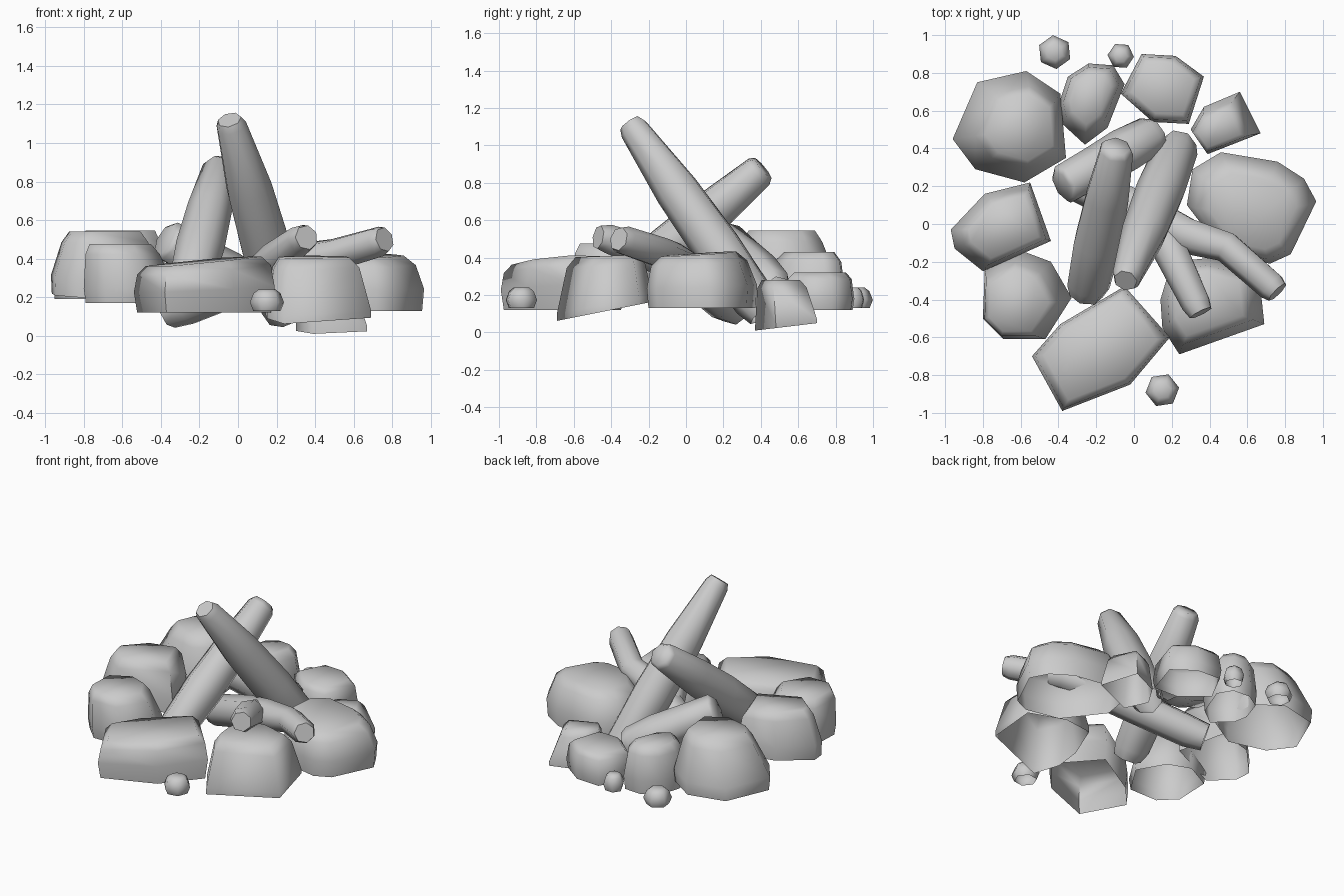
import bpy
import bmesh
import math
from mathutils import Vector

cube = bpy.data.objects.get("Cube")
if cube:
    bpy.data.objects.remove(cube, do_unlink=True)

stone_grey = bpy.data.materials.new("plain_grey")
stone_grey.use_nodes = True
colour = (0.6, 0.6, 0.6, 1)
stone_grey.diffuse_color = colour
stone_grey.node_tree.nodes["Principled BSDF"].inputs["Base Color"].default_value = colour


def loft(name, rings, angle):
    """Skin a stack of equal rings into a shell with an open foot and a closed tip."""
    bm = bmesh.new()
    loops = [[bm.verts.new(point) for point in ring] for ring in rings]
    count = len(loops[0])
    for low, high in zip(loops, loops[1:]):
        for i in range(count):
            j = (i + 1) % count
            bm.faces.new((low[i], low[j], high[j], high[i]))
    bm.faces.new(loops[-1])
    bmesh.ops.recalc_face_normals(bm, faces=bm.faces)
    mesh = bpy.data.meshes.new(name)
    bm.to_mesh(mesh)
    bm.free()
    mesh.materials.append(stone_grey)
    obj = bpy.data.objects.new(name, mesh)
    bpy.context.collection.objects.link(obj)
    bpy.ops.object.select_all(action='DESELECT')
    obj.select_set(True)
    bpy.context.view_layer.objects.active = obj
    bpy.ops.object.shade_smooth_by_angle(angle=math.radians(angle))


def rock(name, bottom, top, outline, base=.95, belly=.3, shoulder=.87, crown=.7,
         tilt=(0, 0), foot=(0, 0), shift=(0, 0)):
    """Boulder shell: outline at the belly, tilted foot, rounded shoulder, shifted and tilted crown."""
    centre = sum((Vector(p) for p in outline), Vector((0, 0))) / len(outline)
    height = top - bottom
    rings = []
    for scale, level in [(base, 0), (1, belly), (shoulder, .83), (crown, 1)]:
        ring = []
        for point in outline:
            offset = (Vector(point) - centre) * scale
            lean = offset.dot(Vector(tilt)) * level + offset.dot(Vector(foot)) * (1 - level)
            spot = centre + offset + Vector(shift) * max(level - belly, 0)
            ring.append((*spot, bottom + height * level + lean))
        rings.append(ring)
    loft(name, rings, 80)


def pebble(name, x, y, radius):
    outline = [(x + radius * math.cos(a), y + radius * math.sin(a))
               for a in (math.tau * i / 6 + x for i in range(6))]
    rock(name, .13, .24, outline, base=.8, belly=.4, shoulder=.78, crown=.5)


def log(name, path, sides=7):
    """Tapered log through (x, y, z, radius) stations."""
    centres = [Vector(p[:3]) for p in path]
    rings = []
    for i, centre in enumerate(centres):
        before, after = centres[max(i - 1, 0)], centres[min(i + 1, len(path) - 1)]
        along = (after - before).normalized()
        side = along.cross(Vector((0, 0, 1))).normalized()
        up = side.cross(along)
        radius = path[i][3]
        rings.append([centre + radius * (side * math.cos(a) + up * math.sin(a))
                      for a in (math.tau * k / sides for k in range(sides))])
    loft(name, rings, 62)


def straight_log(name, start, end, thick, tip):
    """Log that swells along its lower half and tapers to its tip."""
    start, end = Vector(start), Vector(end)
    swell = [(0, .7), (.07, .9), (.35, 1), (.65, .92)]
    path = [(*start.lerp(end, t), thick * s) for t, s in swell]
    path += [(*start.lerp(end, .97), tip * 1.15), (*end, tip * .9)]
    log(name, path)


# Ring of boulders, clockwise from the back left
rock("back_left_boulder", .19, .545,
     [(-.83, .75), (-.57, .81), (-.39, .69), (-.36, .35), (-.58, .22), (-.84, .29), (-.96, .45)],
     base=.97, belly=.25, shoulder=.73, crown=.6, shift=(.06, 0))
rock("back_boulder", .12, .43,
     [(-.4, .63), (-.35, .78), (-.24, .85), (-.11, .84), (-.05, .74), (-.14, .51), (-.26, .42), (-.38, .53)],
     shoulder=.84, crown=.62, shift=(0, .02))
rock("back_right_boulder", .12, .32,
     [(-.07, .69), (.04, .9), (.22, .89), (.37, .78), (.29, .53), (.1, .54)],
     shoulder=.92, crown=.75)
rock("small_right_boulder", .03, .28,
     [(.3, .5), (.37, .62), (.56, .7), (.67, .48), (.39, .37)],
     base=1, belly=.1, shoulder=.8, crown=.62, foot=(0, .12), shift=(-.03, -.03))
rock("right_boulder", .13, .42,
     [(.28, .1), (.31, .29), (.46, .38), (.76, .33), (.9, .24), (.965, .12), (.83, -.16), (.72, -.21), (.48, -.16)],
     base=.97, belly=.4, shoulder=.87, crown=.68, tilt=(-.02, .06), shift=(0, -.04))
rock("front_right_boulder", .12, .41,
     [(.14, -.4), (.15, -.55), (.24, -.69), (.69, -.53), (.66, -.25), (.4, -.18), (.2, -.2)],
     base=1, belly=.12, shoulder=.82, crown=.66, tilt=(0, .04), foot=(0, .2))
rock("front_boulder", .12, .385,
     [(-.54, -.7), (-.39, -.53), (-.05, -.33), (.19, -.6), (-.02, -.85), (-.38, -.99)],
     belly=.45, shoulder=.95, crown=.82, tilt=(.08, .04))
rock("front_left_boulder", .17, .475,
     [(-.79, -.24), (-.6, -.14), (-.44, -.2), (-.33, -.39), (-.47, -.61), (-.69, -.61), (-.8, -.5)],
     belly=.25, shoulder=.82, crown=.68, shift=(-.05, -.04))
rock("left_boulder", .22, .54,
     [(-.97, -.03), (-.79, .16), (-.55, .22), (-.44, -.09), (-.8, -.25), (-.95, -.13)],
     base=.98, shoulder=.85, crown=.7, foot=(0, .1), shift=(.04, 0))

# Loose pebbles outside the ring
pebble("back_left_pebble", -.42, .91, .09)
pebble("back_pebble", -.07, .89, .07)
pebble("front_pebble", .15, -.88, .09)

# Stacked logs leaning against each other
straight_log("tall_log", (.24, .42, .1), (-.045, -.3, 1.12), .133, .07)
straight_log("leaning_log", (-.255, -.37, .22), (-.09, .41, .88), .13, .08)
straight_log("back_log", (.12, .48, .22), (-.38, .2, .5), .125, .095)

# Forked log lying across the ring
log("forked_log", [(-.36, .265, .125, .09), (-.27, .21, .16, .105), (.05, .06, .29, .11),
                   (.28, -.06, .38, .1), (.49, -.12, .42, .085), (.73, -.33, .49, .08),
                   (.76, -.36, .5, .065)])
log("fork_branch", [(.12, 0, .33, .09), (.2, -.15, .4, .095), (.33, -.42, .5, .08),
                    (.355, -.47, .51, .065)])
